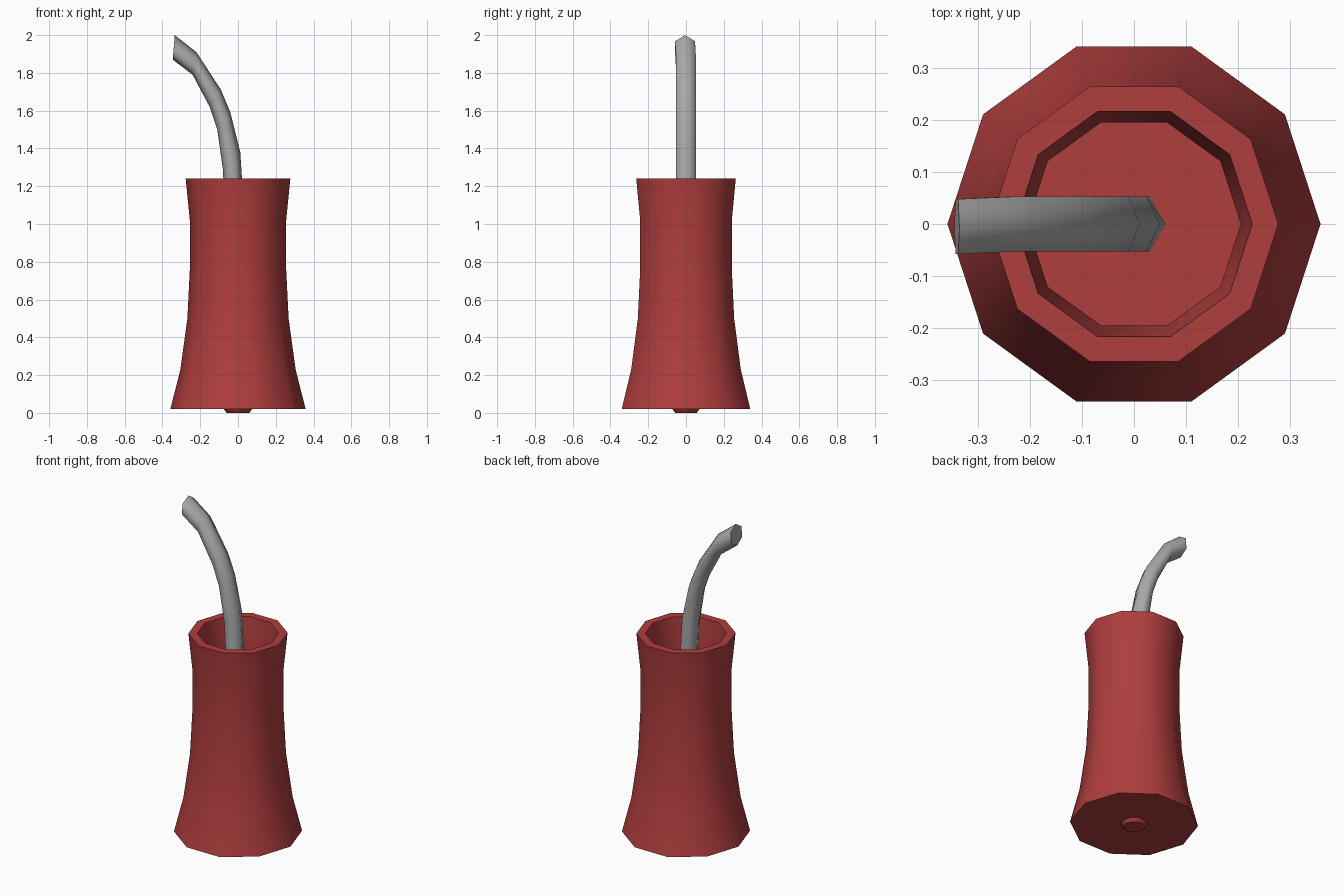
import bpy
import bmesh
from math import cos, sin, tau
from mathutils import Vector

cube = bpy.data.objects.get("Cube")
if cube:
    bpy.data.objects.remove(cube)


def make_material(name, colour):
    mat = bpy.data.materials.new(name)
    mat.use_nodes = True
    mat.diffuse_color = (*colour, 1)
    mat.node_tree.nodes["Principled BSDF"].inputs["Base Color"].default_value = (*colour, 1)
    return mat


def loft(name, rings, mat, is_flat):
    """Bridge equal-sized rings of points, cap both ends, smooth the sides."""
    bm = bmesh.new()
    loops = [[bm.verts.new(p) for p in ring] for ring in rings]
    n = len(loops[0])
    for a, b in zip(loops, loops[1:]):
        for i in range(n):
            j = (i + 1) % n
            bm.faces.new((a[i], a[j], b[j], b[i]))
    bm.faces.new(loops[0][::-1])
    bm.faces.new(loops[-1])
    bmesh.ops.recalc_face_normals(bm, faces=bm.faces)
    for f in bm.faces:
        f.smooth = not is_flat(f)
    mesh = bpy.data.meshes.new(name)
    bm.to_mesh(mesh)
    bm.free()
    mesh.materials.append(mat)
    obj = bpy.data.objects.new(name, mesh)
    bpy.context.collection.objects.link(obj)
    return obj


def ring(centre, u, v, sides):
    return [centre + u * cos(tau * i / sides) + v * sin(tau * i / sides)
            for i in range(sides)]


red = make_material("cup red", (0.43, 0.047, 0.047))
grey = make_material("straw grey", (0.4, 0.4, 0.4))

# Cup: flared ten-sided shell with a small nub underneath and a hollow inside
wall = 0.05
outer = [(0.358, 0.02), (0.305, 0.23), (0.268, 0.5), (0.255, 0.76),
         (0.255, 1.02), (0.277, 1.24)]
inner = [(r - wall, max(z, 0.07)) for r, z in reversed(outer)]
profile = [(0.06, 0), (0.075, 0.02)] + outer + inner
cup_rings = [ring(Vector((0, 0, z)), Vector((r, 0, 0)), Vector((0, r, 0)), 10)
             for r, z in profile]
loft("cup", cup_rings, red, lambda f: abs(f.normal.z) > 0.7)

# Straw: six-sided tube bending left, each ring given by its two side points (x, z)
straw = [((-0.06, 0.07), (0.06, 0.07)),
         ((-0.055, 0.75), (0.05, 0.8)),
         ((-0.08, 1.29), (0.012, 1.38)),
         ((-0.11, 1.5), (-0.04, 1.59)),
         ((-0.15, 1.62), (-0.09, 1.71)),
         ((-0.24, 1.79), (-0.22, 1.91)),
         ((-0.345, 1.87), (-0.335, 2.0))]
straw_rings = []
for k, (left, right) in enumerate(straw):
    a, b = Vector((left[0], 0, left[1])), Vector((right[0], 0, right[1]))
    sway = Vector((0, -0.005 if k == len(straw) - 1 else 0, 0))
    straw_rings.append(ring((a + b) / 2 + sway, (b - a) / 2, Vector((0, 0.061, 0)), 6))
loft("straw", straw_rings, grey, lambda f: len(f.verts) == 6)
